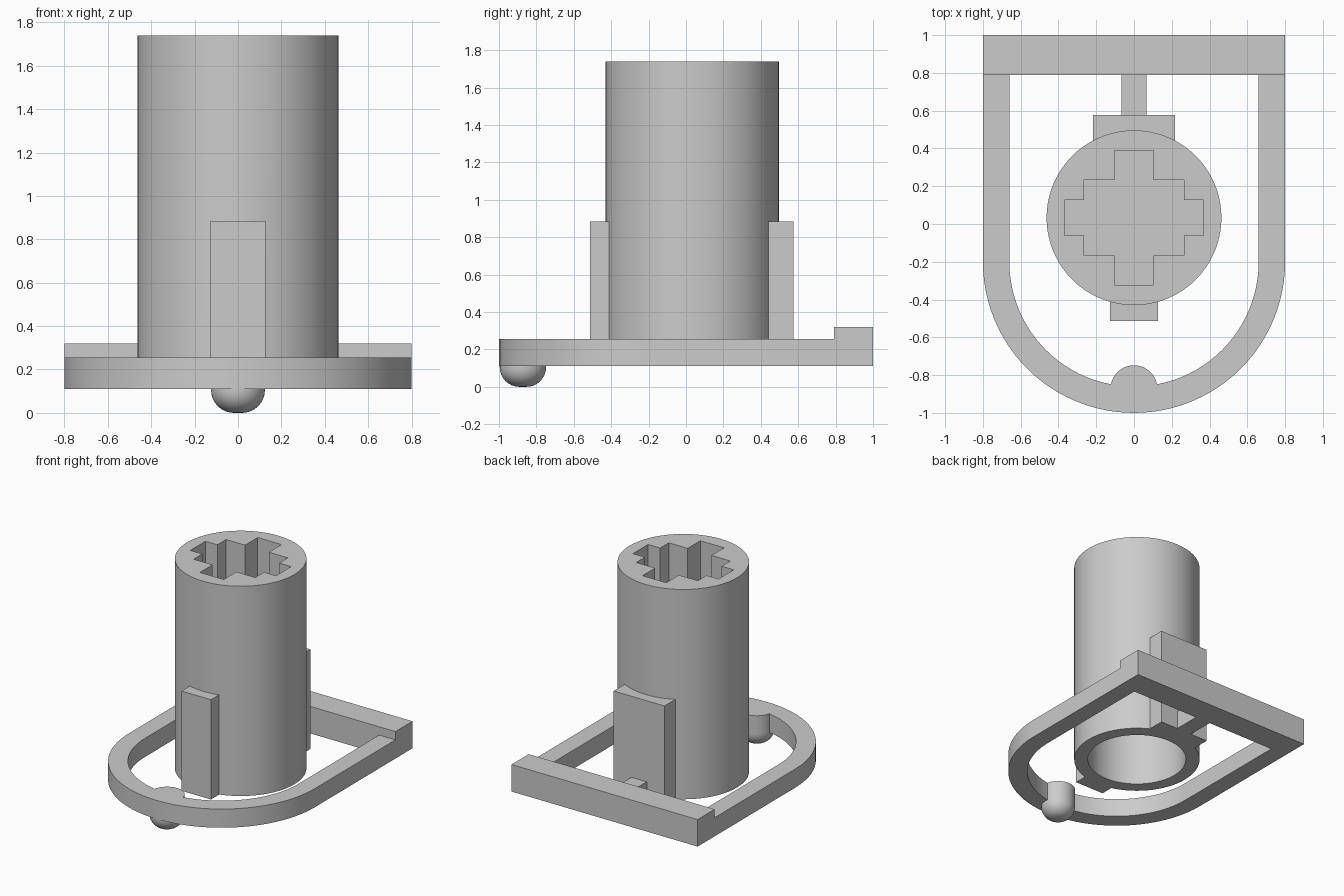
import bpy, bmesh
from math import sin, cos, pi, radians

cube = bpy.data.objects.get("Cube")
if cube:
    bpy.data.objects.remove(cube, do_unlink=True)

grey = bpy.data.materials.new("plain_grey")
grey.use_nodes = True
grey.diffuse_color = (0.6, 0.6, 0.6, 1)
grey.node_tree.nodes["Principled BSDF"].inputs["Base Color"].default_value = (0.6, 0.6, 0.6, 1)

BASE, RIM = 0.11, 0.255      # underside and top of the base ring
TUBE_Y, TUBE_R = 0.033, 0.463


def arc(r, cx, cy, start, end, steps):
    return [(cx + r * cos(start + (end - start) * i / steps),
             cy + r * sin(start + (end - start) * i / steps)) for i in range(steps + 1)]


def prism(name, outline, z0, z1):
    """Extrude a counter-clockwise outline from z0 to z1."""
    bm = bmesh.new()
    face = bm.faces.new([bm.verts.new((x, y, z0)) for x, y in outline])
    grown = bmesh.ops.extrude_face_region(bm, geom=[face])["geom"]
    bmesh.ops.translate(bm, vec=(0, 0, z1 - z0),
                        verts=[g for g in grown if isinstance(g, bmesh.types.BMVert)])
    bmesh.ops.recalc_face_normals(bm, faces=bm.faces)
    mesh = bpy.data.meshes.new(name)
    bm.to_mesh(mesh)
    bm.free()
    obj = bpy.data.objects.new(name, mesh)
    bpy.context.collection.objects.link(obj)
    mesh.materials.append(grey)
    return obj


def block(name, half_x, y0, y1, z0, z1):
    return prism(name, [(-half_x, y0), (half_x, y0), (half_x, y1), (-half_x, y1)], z0, z1)


def disc(name, r, y, z0, z1, sides=72):
    return prism(name, arc(r, 0, y, 0, 2 * pi, sides)[:-1], z0, z1)


def combine(obj, tool, operation):
    """Apply a boolean and remove the tool."""
    mod = obj.modifiers.new(operation, "BOOLEAN")
    mod.operation, mod.object, mod.solver = operation, tool, "EXACT"
    bpy.context.view_layer.objects.active = obj
    bpy.ops.object.modifier_apply(modifier=mod.name)
    bpy.data.objects.remove(tool, do_unlink=True)


def smooth(obj):
    bpy.ops.object.select_all(action="DESELECT")
    obj.select_set(True)
    bpy.context.view_layer.objects.active = obj
    bpy.ops.object.shade_smooth_by_angle(angle=radians(30))


# Upright tube with front and back ribs
tube = disc("tube", TUBE_R, TUBE_Y, BASE, 1.74)
combine(tube, block("front_rib", 0.127, -0.513, -0.36, BASE, 0.885), "UNION")
combine(tube, block("back_rib", 0.218, 0.42, 0.576, BASE, 0.885), "UNION")

# Round bore from below
combine(tube, disc("bore", 0.362, TUBE_Y, BASE - 0.1, 0.9), "DIFFERENCE")

# Stepped cross socket from above
corner = [(0.368, 0.093), (0.265, 0.093), (0.265, 0.2), (0.102, 0.2), (0.102, 0.355)]
cross = []
for sx, sy in ((1, 1), (-1, 1), (-1, -1), (1, -1)):
    quarter = corner if sx * sy > 0 else corner[::-1]
    cross += [(sx * x, TUBE_Y + sy * y) for x, y in quarter]
combine(tube, prism("socket", cross, 1.0, 1.9), "DIFFERENCE")
smooth(tube)


# Base ring: straight sides, round front, raised back bar
def arch(name, r, back, z0, z1):
    return prism(name, [(r, back), (-r, back)] + arc(r, 0, -0.2, pi, 2 * pi, 48), z0, z1)


ring = arch("base_ring", 0.8, 1.0, BASE, RIM)
combine(ring, arch("opening", 0.66, 0.79, BASE - 0.1, RIM + 0.1), "DIFFERENCE")
combine(ring, block("back_bar", 0.8, 0.79, 1.0, BASE, 0.32), "UNION")
combine(ring, disc("foot_post", 0.124, -0.872, BASE, RIM, 48), "UNION")
smooth(ring)

# Bridge between the back rib and the bar
block("bridge", 0.066, 0.576, 0.79, BASE, RIM)

# Rounded foot under the front of the ring
foot = disc("foot", 0.124, -0.872, 0, BASE + 0.01, 48)
bevel = foot.modifiers.new("round", "BEVEL")
bevel.width, bevel.segments = 0.105, 8
bevel.limit_method = "WEIGHT"
weights = foot.data.attributes.new("bevel_weight_edge", "FLOAT", "EDGE")
for edge in foot.data.edges:
    if all(foot.data.vertices[v].co.z < 0.001 for v in edge.vertices):
        weights.data[edge.index].value = 1
bpy.context.view_layer.objects.active = foot
bpy.ops.object.modifier_apply(modifier="round")
smooth(foot)
